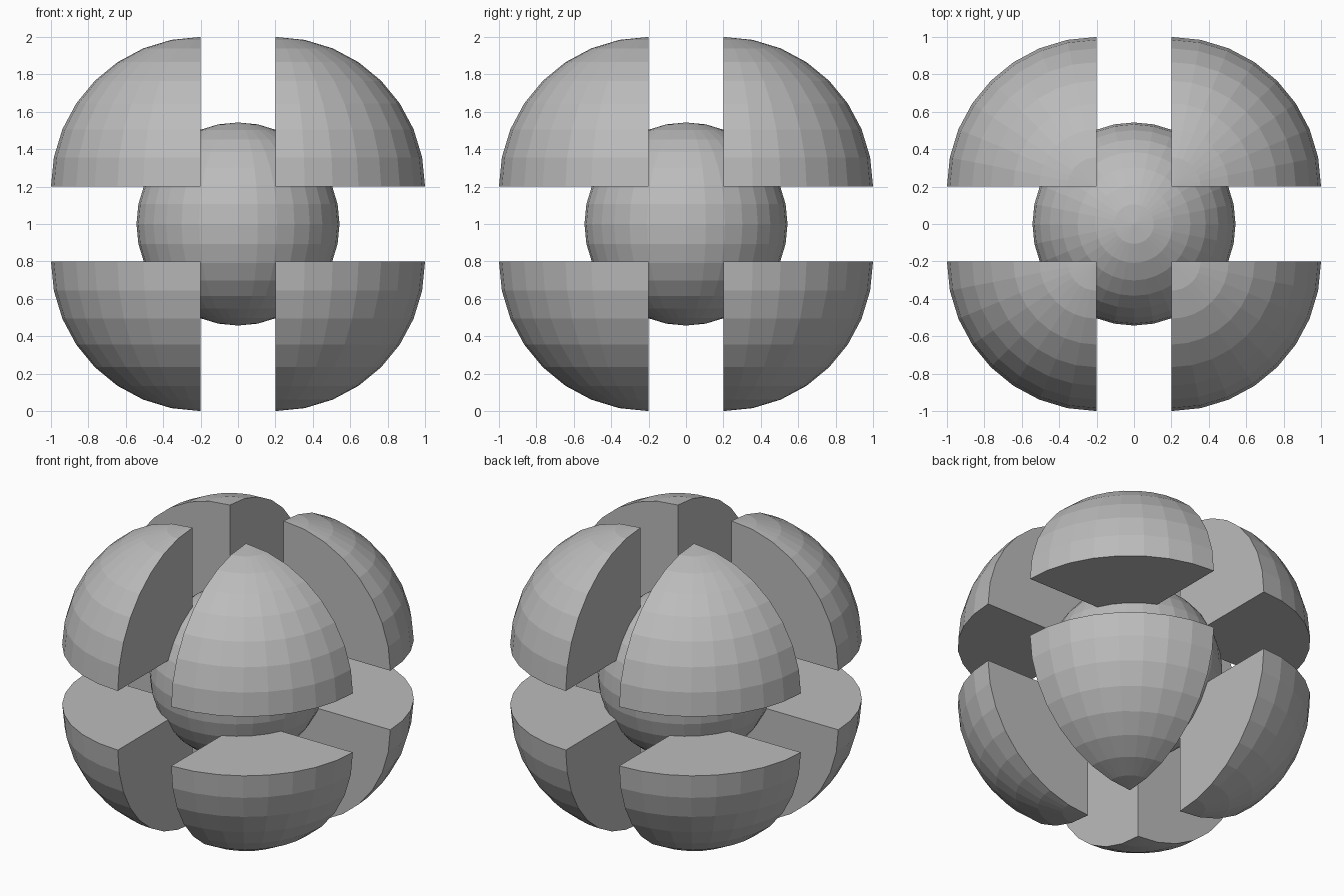
import bpy
import bmesh
from mathutils import Vector
from itertools import product

cube = bpy.data.objects.get("Cube")
if cube:
    bpy.data.objects.remove(cube, do_unlink=True)

CENTRE = Vector((0, 0, 1))
SHELL_RADIUS = 0.8
CORE_RADIUS = 0.543
GAP = 0.2

# Single plain grey
grey = bpy.data.materials.new("plain_grey")
grey.use_nodes = True
colour = (0.5, 0.5, 0.5, 1)
grey.diffuse_color = colour
grey.node_tree.nodes["Principled BSDF"].inputs["Base Color"].default_value = colour


def ball(radius):
    bm = bmesh.new()
    bmesh.ops.create_uvsphere(bm, u_segments=32, v_segments=16, radius=radius)
    return bm


def finish(bm, name, location):
    bmesh.ops.recalc_face_normals(bm, faces=bm.faces)
    mesh = bpy.data.meshes.new(name)
    bm.to_mesh(mesh)
    bm.free()
    mesh.materials.append(grey)
    obj = bpy.data.objects.new(name, mesh)
    obj.location = location
    bpy.context.collection.objects.link(obj)


def octant(signs):
    """Ball cut on three planes, each cut capped flat."""
    bm = ball(SHELL_RADIUS)
    for axis, sign in enumerate(signs):
        normal = Vector((0, 0, 0))
        normal[axis] = sign
        bmesh.ops.bisect_plane(
            bm, geom=bm.verts[:] + bm.edges[:] + bm.faces[:], dist=1e-4,
            plane_co=(0, 0, 0), plane_no=normal, clear_inner=True)
        rim = [e for e in bm.edges if e.is_boundary]
        bmesh.ops.holes_fill(bm, edges=rim, sides=0)
    return bm


# Inner ball
finish(ball(CORE_RADIUS), "core_ball", CENTRE)

# Eight shell wedges pushed out along their diagonals
for sx, sy, sz in product((-1, 1), repeat=3):
    name = "_".join(("upper" if sz > 0 else "lower",
                     "front" if sy < 0 else "back",
                     "left" if sx > 0 else "right", "wedge"))
    finish(octant((sx, sy, sz)), name, CENTRE + GAP * Vector((sx, sy, sz)))
